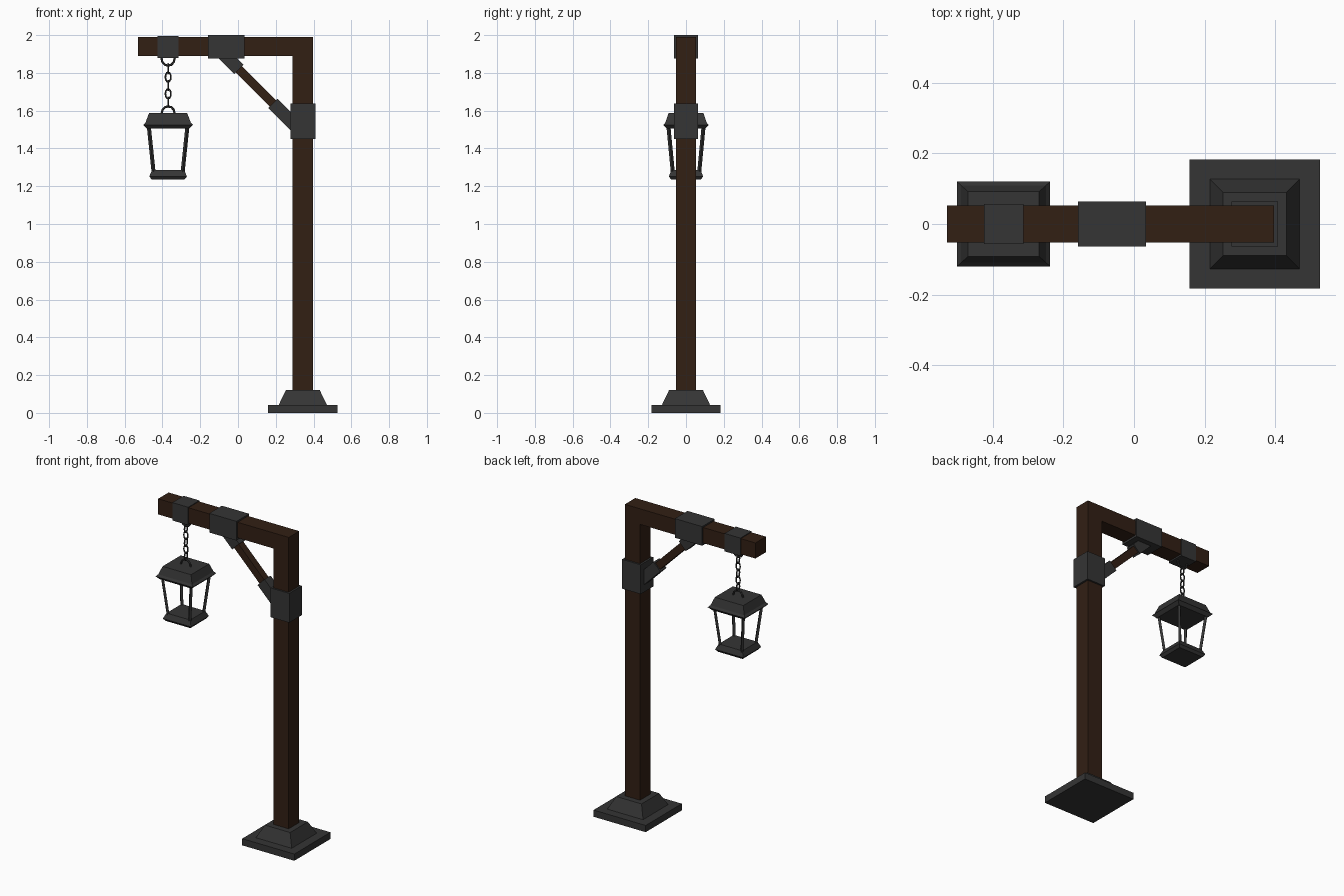
import bpy, bmesh, math
from mathutils import Vector, Matrix

if "Cube" in bpy.data.objects:
    bpy.data.objects.remove(bpy.data.objects["Cube"])


def material(name, color):
    m = bpy.data.materials.new(name)
    m.diffuse_color = (*color, 1)
    m.use_nodes = True
    m.node_tree.nodes["Principled BSDF"].inputs["Base Color"].default_value = m.diffuse_color
    return m


WOOD = material("dark_wood", (0.032, 0.014, 0.007))
IRON = material("dark_iron", (0.035, 0.035, 0.035))


def finish(name, bm, mat):
    bmesh.ops.recalc_face_normals(bm, faces=bm.faces)
    me = bpy.data.meshes.new(name)
    bm.to_mesh(me)
    bm.free()
    me.materials.append(mat)
    ob = bpy.data.objects.new(name, me)
    bpy.context.collection.objects.link(ob)
    return ob


def box(name, lo, hi, mat):
    lo, hi = Vector(lo), Vector(hi)
    bm = bmesh.new()
    bmesh.ops.create_cube(bm, size=1, matrix=Matrix.Translation((lo + hi) / 2)
                          @ Matrix.Diagonal((*(hi - lo), 1)))
    return finish(name, bm, mat)


def strut(name, a, b, width, depth, mat):
    """Rectangular bar between two points."""
    a, b = Vector(a), Vector(b)
    d = b - a
    rot = d.to_track_quat('Z', 'Y').to_matrix().to_4x4()
    bm = bmesh.new()
    bmesh.ops.create_cube(bm, size=1, matrix=Matrix.Translation((a + b) / 2) @ rot
                          @ Matrix.Diagonal((width, depth, d.length, 1)))
    return finish(name, bm, mat)


def tiers(name, x, profile, mat, ry=1.0):
    """Stack of rectangular rings (half width, z), capped at both ends."""
    bm = bmesh.new()
    rings = [[bm.verts.new((x + sx * h, sy * h * ry, z))
              for sx, sy in ((-1, -1), (1, -1), (1, 1), (-1, 1))] for h, z in profile]
    for p, q in zip(rings, rings[1:]):
        for i in range(4):
            j = (i + 1) % 4
            bm.faces.new((p[i], p[j], q[j], q[i]))
    bm.faces.new(rings[0])
    bm.faces.new(rings[-1])
    return finish(name, bm, mat)


def link(name, x, z, rx, rz, wire, edge_on=False, n=12, m=6):
    """Oval wire ring standing upright."""
    bm = bmesh.new()
    grid = []
    for i in range(n):
        a = 2 * math.pi * i / n
        row = []
        for k in range(m):
            b = 2 * math.pi * k / m
            u = (rx + wire * math.cos(b)) * math.cos(a)
            w = (rz + wire * math.cos(b)) * math.sin(a)
            v = wire * math.sin(b)
            row.append(bm.verts.new((x + v, u, z + w) if edge_on else (x + u, v, z + w)))
        grid.append(row)
    for i in range(n):
        for k in range(m):
            i2, k2 = (i + 1) % n, (k + 1) % m
            bm.faces.new((grid[i][k], grid[i2][k], grid[i2][k2], grid[i][k2]))
    return finish(name, bm, IRON)


PX, LX = 0.343, -0.37   # post and lantern centres

# Stepped foot
box("base_slab", (PX - .185, -.183, 0), (PX + .185, .183, .043), IRON)
tiers("base_collar", PX, [(.127, .043), (.09, .12)], IRON)

# Timber frame
box("post", (PX - .054, -.053, .1), (PX + .054, .053, 1.89), WOOD)
box("beam", (-.53, -.053, 1.89), (PX + .054, .053, 1.99), WOOD)
strut("brace", (-.08, 0, 1.903), (.3, 0, 1.523), .046, .046, WOOD)

# Iron brackets and brace sleeves
box("post_bracket", (PX - .066, -.064, 1.45), (PX + .066, .064, 1.638), IRON)
box("beam_bracket", (-.159, -.064, 1.877), (.034, .064, 2), IRON)
box("hook_bracket", (LX - .056, -.057, 1.88), (LX + .056, .057, 1.995), IRON)
strut("brace_sleeve_upper", (-.09, 0, 1.913), (.005, 0, 1.818), .062, .07, IRON)
strut("brace_sleeve_lower", (.32, 0, 1.503), (.185, 0, 1.638), .062, .07, IRON)

# Hook, chain and lantern handle
link("hook_ring", LX, 1.878, .035, .04, .006)
for i in range(5):
    link(f"chain_link_{i + 1}", LX, 1.822 - i * .0443, .0145, .026, .0045, edge_on=i % 2 == 0)
link("lantern_handle", LX, 1.587, .034, .036, .006)

# Lantern roof, tray and four leaning corner bars
RY = 0.91
tiers("lantern_roof", LX, [(.112, 1.505), (.132, 1.525), (.12, 1.537), (.101, 1.587)], IRON, RY)
tiers("lantern_tray", LX, [(.087, 1.236), (.1, 1.252), (.084, 1.286)], IRON, RY)
for sx in (-1, 1):
    for sy in (-1, 1):
        strut("lantern_bar", (LX + sx * .077, sy * .077 * RY, 1.275),
              (LX + sx * .102, sy * .102 * RY, 1.515), .015, .015, IRON)
